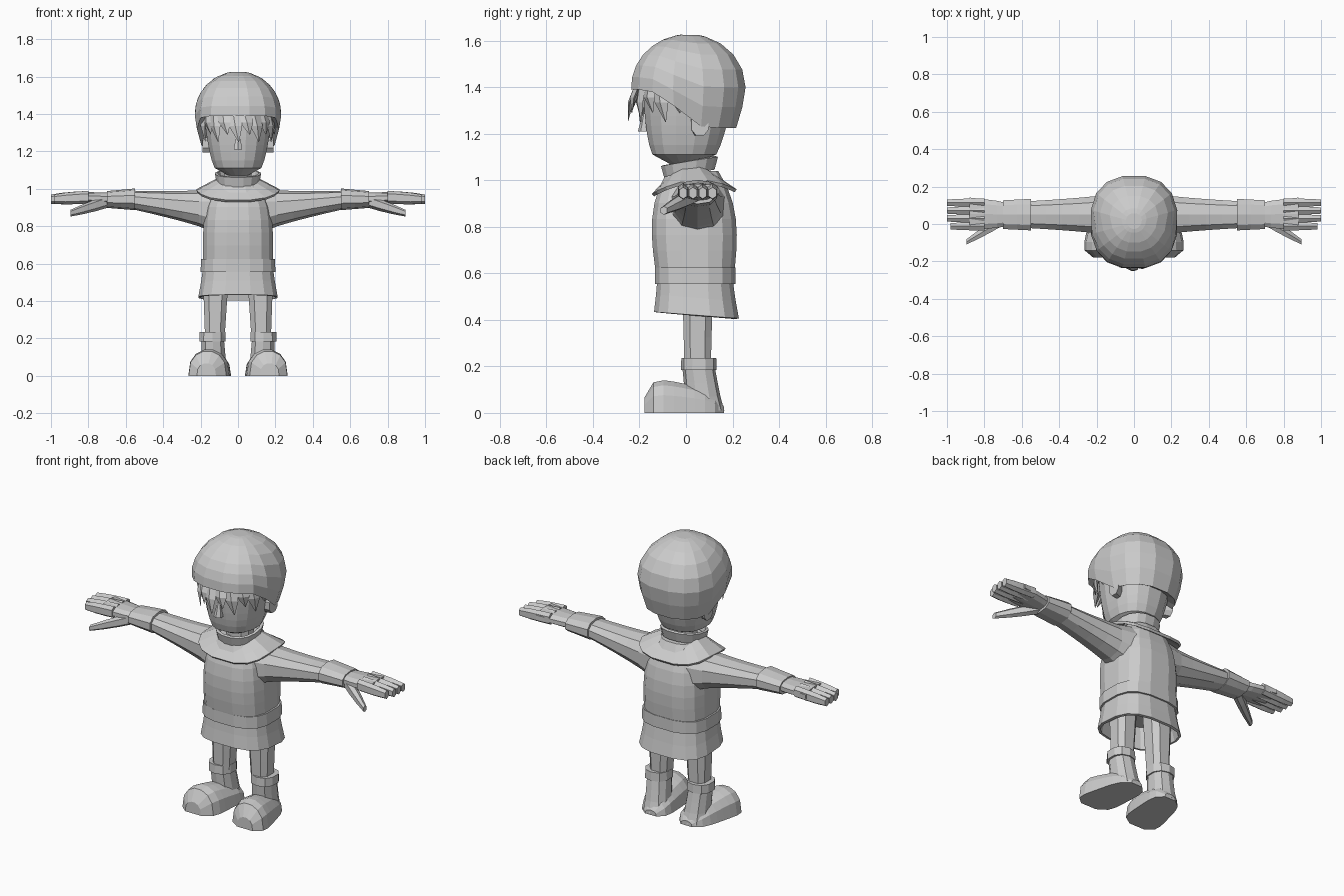
import bpy, bmesh
from math import sin, cos, pi, sqrt, radians
from mathutils import Vector

cube = bpy.data.objects.get("Cube")
if cube:
    bpy.data.objects.remove(cube)

grey = bpy.data.materials.new("plain grey")
grey.use_nodes = True
shade = (.6, .6, .6, 1)
grey.diffuse_color = shade
grey.node_tree.nodes["Principled BSDF"].inputs["Base Color"].default_value = shade


def loft(name, rings, mirror=False, hollow=False):
    """Skin equal-length point rings; hollow tubes stay open and get a thickness."""
    bm = bmesh.new()
    loops = [[bm.verts.new(point) for point in ring] for ring in rings]
    for low, high in zip(loops, loops[1:]):
        for i in range(len(low)):
            bm.faces.new((low[i - 1], low[i], high[i], high[i - 1]))
    if not hollow:
        bm.faces.new(loops[0])
        bm.faces.new(loops[-1])
    bmesh.ops.recalc_face_normals(bm, faces=bm.faces)
    mesh = bpy.data.meshes.new(name)
    bm.to_mesh(mesh)
    bm.free()
    mesh.materials.append(grey)
    obj = bpy.data.objects.new(name, mesh)
    bpy.context.collection.objects.link(obj)
    if hollow:
        obj.modifiers.new("cloth thickness", 'SOLIDIFY').thickness = .015
    if mirror:
        obj.modifiers.new("other side", 'MIRROR').use_mirror_merge = False


def oval(sides, power):
    """Unit superellipse; a power below one makes it boxier."""
    def boxy(value):
        return abs(value) ** power * (1 if value > 0 else -1)
    angles = [2 * pi * (i + .5) / sides for i in range(sides)]
    return [(boxy(cos(a)), boxy(sin(a))) for a in angles]


def limb(name, start, end, start_size, end_size, steps=1, sides=10, power=.85,
         ease=1, bulge=0, lift=lambda v: 0, across=False, hollow=False):
    """Tube between two centres with easing half sizes, upright or across the body."""
    start, end = Vector(start), Vector(end)
    start_size, end_size = Vector(start_size), Vector(end_size)
    rings = []
    for step in range(steps + 1):
        t = step / steps
        centre = start.lerp(end, t)
        wide, deep = start_size.lerp(end_size, t ** ease)
        deep *= 1 + bulge * sin(pi * t)
        ring = []
        for u, v in oval(sides, power):
            if across:
                offset = Vector((0, u * wide, v * deep))
            else:
                offset = Vector((u * wide, v * deep, lift(v)))
            ring.append(centre + offset)
        rings.append(ring)
    loft(name, rings, mirror=start.x > 0, hollow=hollow)


# Tunic: full chest, flared hollow skirt and belt
BODY = dict(sides=16, power=.7)
limb("tunic_body", (0, .04, .56), (0, .03, 1.04), (.19, .165), (.1, .11),
     steps=7, ease=5, bulge=.13, **BODY)
limb("tunic_skirt", (0, .045, .42), (0, .04, .57), (.215, .185), (.19, .165),
     steps=2, ease=.8, lift=lambda v: -.014 * v, hollow=True, **BODY)
limb("belt", (0, .04, .555), (0, .04, .625), (.203, .175), (.2, .175), **BODY)

# Draped shoulder cowl and standing collar
limb("shoulder_cowl", (0, .035, 1), (0, .02, 1.06), (.225, .185), (.11, .11),
     steps=2, lift=lambda v: -.05 * v * v + .01 * v, hollow=True, **BODY)
limb("collar", (0, .015, 1.03), (0, .015, 1.085), (.1, .095), (.11, .11),
     sides=16, lift=lambda v: .02 * v, hollow=True)

# Sleeves, cuffs and hands
limb("sleeve", (.12, .05, .885), (.56, .05, .94), (.12, .125), (.075, .05),
     steps=5, ease=.6, across=True)
limb("cuff", (.55, .05, .944), (.7, .05, .943), (.088, .058), (.08, .045),
     steps=2, across=True)
limb("palm", (.66, .05, .945), (.88, .055, .955), (.06, .035), (.09, .03),
     steps=3, ease=.6, across=True)
for i, finger in enumerate(("index", "middle", "ring", "little")):
    y = .042 * i - .012
    tip = .98 if finger == "index" else 1
    limb(finger + "_finger", (.8, y, .955), (tip, y, .945), (.025, .034), (.019, .025),
         steps=3, sides=6, ease=3, across=True)
limb("thumb", (.69, .03, .935), (.895, -.095, .87), (.035, .034), (.016, .018),
     steps=3, sides=6, ease=2, across=True)

# Legs and boots
limb("leg", (.124, .05, .2), (.118, .05, .57), (.055, .06), (.075, .07),
     steps=3, sides=8, power=.7)
limb("boot_shaft", (.125, .08, .01), (.135, .055, .19), (.075, .085), (.063, .07),
     steps=3, ease=.5)
limb("boot_band", (.137, .055, .185), (.137, .055, .235), (.073, .077), (.072, .075))


def shoe_arch(t):
    """Flat-bottomed arch, from heel to the wide blunt toe."""
    ending = sqrt(1 - abs(2 * t - 1) ** 5)
    x, y = .115 + .055 * t, .17 - .355 * t
    width = (.085 + .035 * t) * ending
    height = (.05 + .11 * sqrt(t)) * ending
    arch = [pi * i / 7 for i in range(8)]
    return [(x + width * cos(a), y, height * abs(sin(a)) ** .75) for a in arch]


loft("shoe", [shoe_arch(t) for t in [.02] + [i / 8 for i in range(1, 8)] + [.98]],
     mirror=True)

# Head, neck, nose and ears
limb("neck", (0, .02, 1), (0, .02, 1.12), (.075, .07), (.075, .07))
limb("head", (0, -.01, 1.07), (0, .012, 1.4), (.05, .06), (.185, .2),
     steps=8, sides=16, ease=.27)
limb("nose", (0, -.175, 1.29), (0, -.18, 1.21), (.01, .01), (.026, .027), sides=6)
limb("ear", (.15, .05, 1.24), (.19, .06, 1.24), (.03, .05), (.04, .05),
     sides=8, across=True)

# Rounded cap whose rim is high in front and low behind
TOP, WIDEST, REAR_DROP = 1.628, 1.4, .165


def cap_point(u, v, t, shrink=1):
    slope = min(max((v + .8) / 1.2, 0), 1)
    rim = 1.39 - REAR_DROP * slope * slope * (3 - 2 * slope)
    z = rim + (TOP - rim) * t
    if z > WIDEST:
        radius = sqrt(1 - ((z - WIDEST) / (TOP - WIDEST)) ** 2)
    else:
        radius = 1 - .15 * ((WIDEST - z) / REAR_DROP) ** 1.5
    radius *= shrink
    return u * .235 * radius, .01 + v * .25 * radius, z


dome = [(sin(pi / 2 * i / 7), 1) for i in range(7)] + [(.99, 1)]
loft("cap", [[cap_point(u, v, t, shrink) for u, v in oval(16, .82)]
             for t, shrink in [(.06, .78)] + dome])

# Fringe of pointed hair locks below the rim
for number, angle in enumerate(range(-72, 80, 16)):
    a, b = radians(angle), radians(angle + 9)
    out, side = Vector((sin(a), -cos(a), 0)), Vector((cos(a), sin(a), 0))
    reach = 1 + .13 * cos(b) ** 6
    root = Vector((.19 * sin(a), .01 - .215 * cos(a), 1.42))
    tip = Vector((.195 * sin(b) * reach, .01 - .23 * cos(b) * reach,
                  1.25 + .04 * (number % 2)))
    rings = []
    for t, width in ((0, 1), (.5, .85), (1, .04)):
        middle = root.lerp(tip, t) + out * .012 * sin(pi * t)
        rings.append([middle + width * (side * .042 * i + out * .014 * j)
                      for i, j in ((-1, 0), (0, 1), (1, 0), (0, -1))])
    loft("hair_lock_" + str(number + 1), rings)
